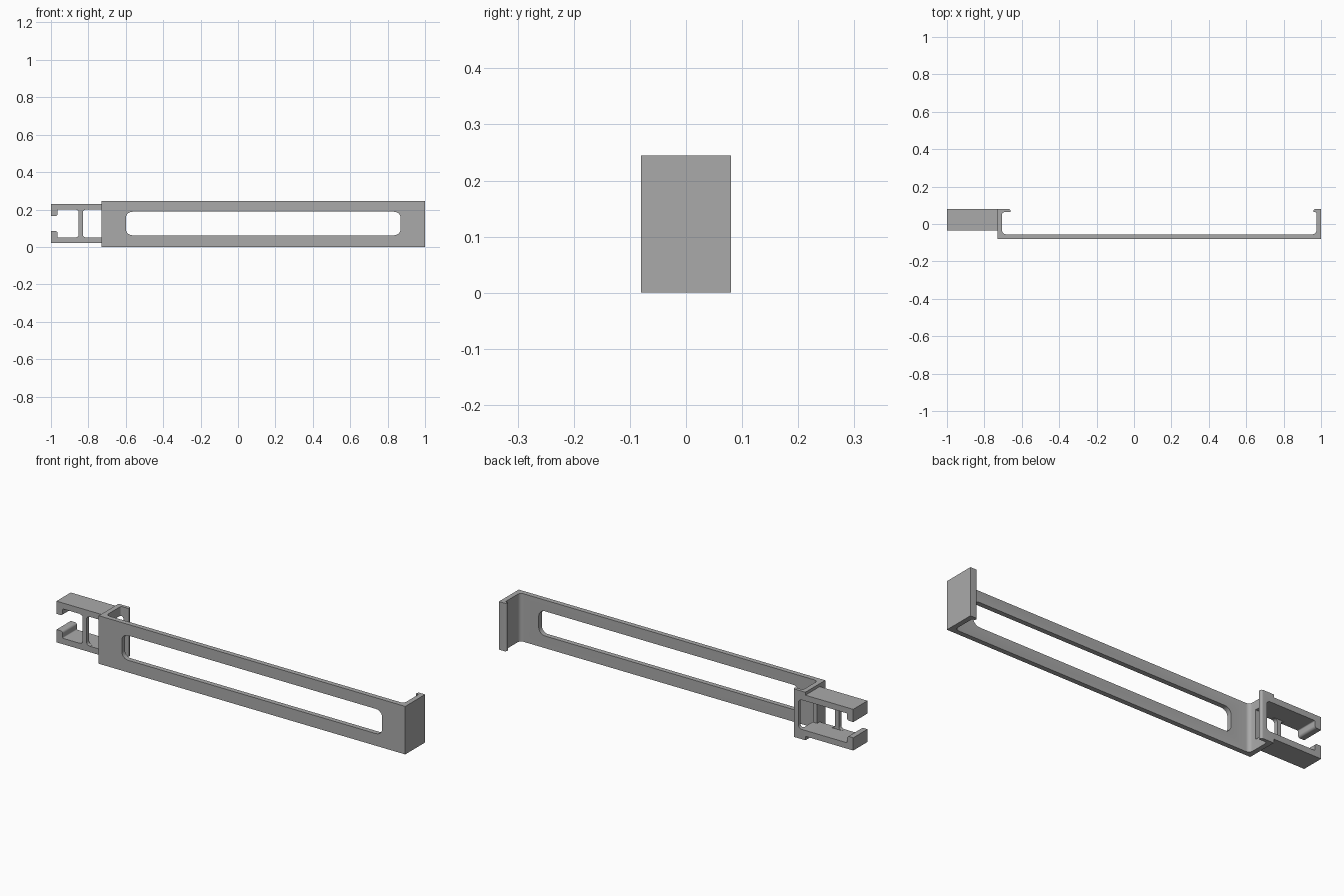
import bpy, bmesh, math
from mathutils import Vector

if "Cube" in bpy.data.objects:
    bpy.data.objects.remove(bpy.data.objects["Cube"], do_unlink=True)

grey = bpy.data.materials.new("plain grey")
grey.use_nodes = True
colour = (0.4, 0.4, 0.4, 1)
grey.diffuse_color = colour
grey.node_tree.nodes["Principled BSDF"].inputs["Base Color"].default_value = colour


def rounded(points, steps=6):
    """Outline from (a, b, radius) corners, each replaced by a tangent arc."""
    out = []
    for i, (a, b, r) in enumerate(points):
        p = Vector((a, b))
        if r == 0:
            out.append(p)
            continue
        u = (Vector(points[i - 1][:2]) - p).normalized()
        v = (Vector(points[(i + 1) % len(points)][:2]) - p).normalized()
        centre = p + (u + v) * r
        for k in range(steps + 1):
            t = k / steps * math.pi / 2
            out.append(centre - v * r * math.cos(t) - u * r * math.sin(t))
    return out


def extrude(name, points, axis, low, high):
    """Extrude an outline along z (outline in x, y) or y (outline in x, z)."""
    bm = bmesh.new()
    verts = [bm.verts.new((p.x, p.y, low) if axis == "z" else (p.x, low, p.y))
             for p in rounded(points)]
    face = bm.faces.new(verts)
    new = bmesh.ops.extrude_face_region(bm, geom=[face])["geom"]
    shift = (0, 0, high - low) if axis == "z" else (0, high - low, 0)
    bmesh.ops.translate(bm, vec=shift,
                        verts=[g for g in new if isinstance(g, bmesh.types.BMVert)])
    bmesh.ops.recalc_face_normals(bm, faces=bm.faces)
    mesh = bpy.data.meshes.new(name)
    bm.to_mesh(mesh)
    bm.free()
    mesh.materials.append(grey)
    obj = bpy.data.objects.new(name, mesh)
    bpy.context.collection.objects.link(obj)
    return obj


def box(x0, x1, z0, z1, r):
    return [(x0, z0, r), (x1, z0, r), (x1, z1, r), (x0, z1, r)]


def activate(obj):
    bpy.ops.object.select_all(action="DESELECT")
    obj.select_set(True)
    bpy.context.view_layer.objects.active = obj


def cut(obj, cutter):
    mod = obj.modifiers.new("cut", "BOOLEAN")
    mod.operation, mod.solver, mod.object = "DIFFERENCE", "EXACT", cutter
    activate(obj)
    bpy.ops.object.modifier_apply(modifier=mod.name)
    bpy.data.objects.remove(cutter, do_unlink=True)


# Long bracket: front plate, two end walls and their inward lips
bracket = extrude("bracket", [
    (-0.73, -0.08, 0), (1, -0.08, 0), (1, 0.08, 0),
    (0.96, 0.08, 0.01), (0.96, 0.063, 0), (0.975, 0.063, 0.005),
    (0.975, -0.055, 0.02), (-0.705, -0.055, 0.02), (-0.705, 0.063, 0.01),
    (-0.66, 0.063, 0), (-0.66, 0.08, 0.01), (-0.73, 0.08, 0)],
    "z", 0, 0.245)

# Long slot in the plate and window through the wall beside the clip
cut(bracket, extrude("slot_cutter", box(-0.6, 0.87, 0.062, 0.188, 0.035), "y", -0.2, 0.02))
cut(bracket, extrude("window_cutter", box(-0.83, -0.69, 0.05, 0.2, 0.02), "y", -0.015, 0.2))

# Clip arms with hooked ends, mirrored about the middle height
parts = [bracket]
middle = 0.125
for name, s in (("upper_clip_arm", 1), ("lower_clip_arm", -1)):
    arm = [(-1, 0.04, 0), (-0.965, 0.04, 0.012), (-0.965, 0.075, 0.005),
           (-0.725, 0.075, 0), (-0.725, 0.105, 0), (-1, 0.105, 0)]
    parts.append(extrude(name, [(x, middle + s * h, r) for x, h, r in arm],
                         "y", -0.035, 0.08))

# Thin post joining the arms, flared at both ends
lo, hi = 0.047, 0.203
parts.append(extrude("clip_post", [
    (-0.87, lo, 0), (-0.81, lo, 0), (-0.81, lo + 0.004, 0), (-0.83, lo + 0.004, 0.015),
    (-0.83, hi - 0.004, 0.015), (-0.81, hi - 0.004, 0), (-0.81, hi, 0), (-0.87, hi, 0),
    (-0.87, hi - 0.004, 0), (-0.852, hi - 0.004, 0.015),
    (-0.852, lo + 0.004, 0.015), (-0.87, lo + 0.004, 0)],
    "y", -0.035, -0.015))

for obj in parts:
    activate(obj)
    bpy.ops.object.shade_smooth_by_angle(angle=math.radians(30))
